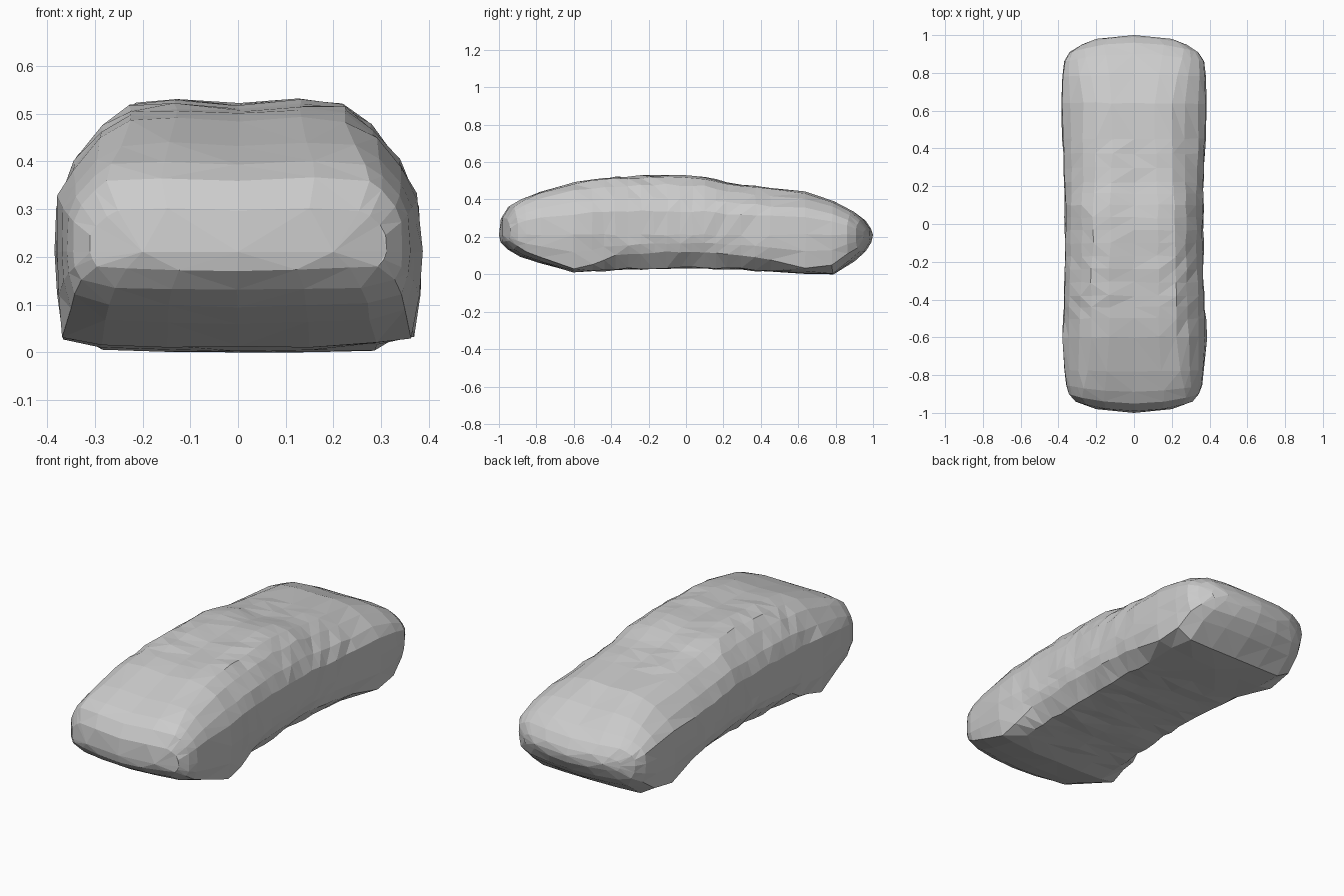
import bpy
import bmesh
import random
from mathutils import Vector

random.seed(4)

cube = bpy.data.objects.get("Cube")
if cube:
    bpy.data.objects.remove(cube, do_unlink=True)

# One flat stone grey
grey = bpy.data.materials.new("stone grey")
grey.use_nodes = True
colour = (0.6, 0.6, 0.6, 1)
grey.diffuse_color = colour
grey.node_tree.nodes["Principled BSDF"].inputs["Base Color"].default_value = colour

WAIST = 0.22

# Stations along the body: y, half width, roof half width, top, floor, sill
STATIONS = [
    (-0.99, 0.31, 0.25, 0.31, 0.18, 0.19),
    (-0.95, 0.345, 0.27, 0.375, 0.14, 0.16),
    (-0.89, 0.36, 0.26, 0.41, 0.105, 0.13),
    (-0.78, 0.37, 0.24, 0.45, 0.07, 0.1),
    (-0.6, 0.383, 0.22, 0.5, 0.02, 0.04),
    (-0.5, 0.378, 0.22, 0.515, 0.025, 0.06),
    (-0.38, 0.37, 0.22, 0.53, 0.03, 0.11),
    (-0.1, 0.367, 0.21, 0.54, 0.04, 0.13),
    (0.1, 0.367, 0.21, 0.53, 0.04, 0.13),
    (0.22, 0.37, 0.2, 0.5, 0.035, 0.12),
    (0.45, 0.378, 0.19, 0.47, 0.025, 0.09),
    (0.64, 0.386, 0.19, 0.45, 0.015, 0.04),
    (0.79, 0.38, 0.22, 0.4, 0.008, 0.06),
    (0.9, 0.37, 0.25, 0.345, 0.08, 0.12),
    (0.96, 0.34, 0.26, 0.3, 0.13, 0.15),
    (0.99, 0.28, 0.22, 0.255, 0.18, 0.19),
]


def half_section(wide, roof, top, floor, sill):
    """Outline from the floor centre round the flank to the roof centre."""
    rise = top - WAIST
    points = [(0, floor), (wide * 0.4, floor + 0.003), (wide * 0.75, floor + 0.006),
              (wide * 0.95, sill), (wide * 0.99, (sill + WAIST) / 2), (wide, WAIST)]
    for out, up in ((0.97, 0.4), (0.78, 0.62), (0.42, 0.84), (0.05, 0.97)):
        points.append((roof + (wide - roof) * out, WAIST + rise * up))
    points += [(roof * 0.6, top), (0, top - rise * 0.03)]
    return points


def refine(stations):
    """Add closer stations through the worn middle of the body."""
    result = []
    for a, b in zip(stations, stations[1:]):
        steps = max(1, round((b[0] - a[0]) / 0.07)) if abs(a[0] + b[0]) < 1 else 1
        for i in range(steps):
            t = i / steps
            result.append([p + (q - p) * t for p, q in zip(a, b)])
    result.append(stations[-1])
    return result


# Lofted body, with the end stations bowed back towards the corners
bm = bmesh.new()
rings = []
for y, *shape in refine(STATIONS):
    half = half_section(*shape)
    outline = half + [(-x, z) for x, z in half[-2:0:-1]]
    wear = 0.005 if abs(y) < 0.7 else 0.002
    bow = 0.55 * max(0, (abs(y) - 0.75) / 0.25)
    ring = []
    for x, z in outline:
        shake = Vector([random.uniform(-wear, wear) for axis in range(3)])
        ring.append(bm.verts.new(Vector((x, y * (1 - bow * x * x), z)) + shake))
    rings.append(ring)

for near, far in zip(rings, rings[1:]):
    count = len(near)
    for i in range(count):
        j = (i + 1) % count
        bm.faces.new((near[i], near[j], far[j], far[i]))

# Blunt, slightly domed ends: a strip across each end, above and below a ridge
for ring, end in ((rings[0], -1), (rings[-1], 1)):
    count = len(ring)
    waist = count // 4
    ridge = [ring[waist]]
    for x in (0.2, 0, -0.2):
        ridge.append(bm.verts.new((x, end * (1 - 0.5 * x * x), WAIST)))
    ridge.append(ring[count - waist])
    upper = ring[waist:count - waist + 1]
    lower = [ring[i % count] for i in range(waist, waist - count // 2 - 1, -1)]
    for rim in (upper, lower):
        bm.verts.index_update()
        last = len(rim) - 1
        place = [round(i * 4 / last) for i in range(last + 1)]
        for i in range(last):
            corners = [rim[i], rim[i + 1], ridge[place[i + 1]], ridge[place[i]]]
            corners = list(dict.fromkeys(corners))
            if len(corners) > 2:
                bm.faces.new(corners)

# Faceted surface resting on the ground
bmesh.ops.triangulate(bm, faces=bm.faces[:], quad_method='SHORT_EDGE')
bmesh.ops.recalc_face_normals(bm, faces=bm.faces[:])
lowest = min(v.co.z for v in bm.verts)
bmesh.ops.translate(bm, verts=bm.verts[:], vec=(0, 0, -lowest))

mesh = bpy.data.meshes.new("car_shaped_body")
bm.to_mesh(mesh)
bm.free()
mesh.materials.append(grey)
body = bpy.data.objects.new("car_shaped_body", mesh)
bpy.context.collection.objects.link(body)
